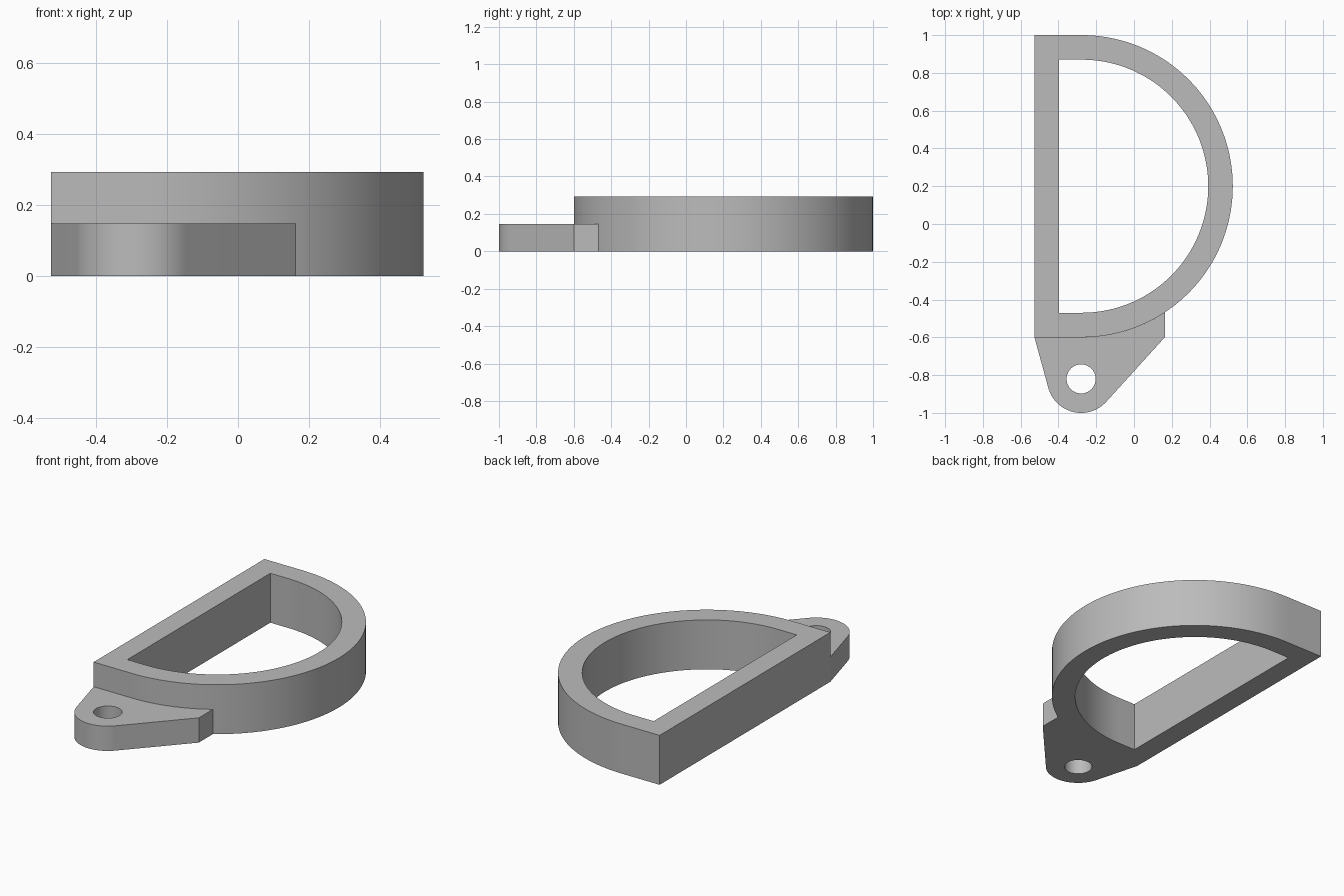
import bpy
import bmesh
from math import cos, sin, pi, atan2, acos, hypot, radians

cube = bpy.data.objects.get("Cube")
if cube:
    bpy.data.objects.remove(cube, do_unlink=True)

# Single plain grey
COLOUR = (0.5, 0.5, 0.5, 1.0)
grey = bpy.data.materials.new("plain_grey")
grey.use_nodes = True
grey.diffuse_color = COLOUR
grey.node_tree.nodes["Principled BSDF"].inputs["Base Color"].default_value = COLOUR


def arc(cx, cy, r, start, end, steps):
    return [(cx + r * cos(start + (end - start) * i / steps),
             cy + r * sin(start + (end - start) * i / steps))
            for i in range(steps + 1)]


def plate(name, loops, height):
    """Extrude an outline with a hole into a solid plate standing on z = 0."""
    bm = bmesh.new()
    for loop in loops:
        verts = [bm.verts.new((x, y, 0)) for x, y in loop]
        for a, b in zip(verts, verts[1:] + verts[:1]):
            bm.edges.new((a, b))
    bmesh.ops.triangle_fill(bm, edges=bm.edges[:], use_beauty=True, use_dissolve=False)
    result = bmesh.ops.extrude_face_region(bm, geom=bm.faces[:], use_keep_orig=True)
    top = [g for g in result["geom"] if isinstance(g, bmesh.types.BMVert)]
    bmesh.ops.translate(bm, verts=top, vec=(0, 0, height))
    bmesh.ops.recalc_face_normals(bm, faces=bm.faces[:])
    mesh = bpy.data.meshes.new(name)
    bm.to_mesh(mesh)
    bm.free()
    mesh.materials.append(grey)
    obj = bpy.data.objects.new(name, mesh)
    bpy.context.collection.objects.link(obj)
    bpy.ops.object.select_all(action="DESELECT")
    obj.select_set(True)
    bpy.context.view_layer.objects.active = obj
    bpy.ops.object.shade_smooth_by_angle(angle=radians(30))
    return obj


CX, CY = -0.277, 0.2
OUTER, INNER = 0.8, 0.67
LEFT, WALL = -0.527, 0.13


# D-shaped ring: a half circle closed by a straight wall
def d_outline(r, x):
    return [(x, CY - r)] + arc(CX, CY, r, -pi / 2, pi / 2, 72) + [(x, CY + r)]


plate("d_ring", [d_outline(OUTER, LEFT), d_outline(INNER, LEFT + WALL)], 0.293)

# Mounting tab: tangent sides running to a rounded end, hugging the ring
EX, EY, ER, HOLE = -0.28, -0.82, 0.18, 0.077
RIGHT, SHOULDER = 0.163, -0.6


def tangent_angle(x, y, side):
    return atan2(y - EY, x - EX) + side * acos(ER / hypot(x - EX, y - EY))


start = tangent_angle(LEFT, SHOULDER, 1)
end = tangent_angle(RIGHT, SHOULDER, -1) + 2 * pi
meet = -acos((RIGHT - CX) / OUTER)
tab = [(LEFT, SHOULDER)] + arc(EX, EY, ER, start, end, 32)
tab += [(RIGHT, SHOULDER)] + arc(CX, CY, OUTER, meet, -pi / 2, 24)
plate("mounting_tab", [tab, arc(EX, EY, HOLE, 0, 2 * pi, 40)[:-1]], 0.147)
